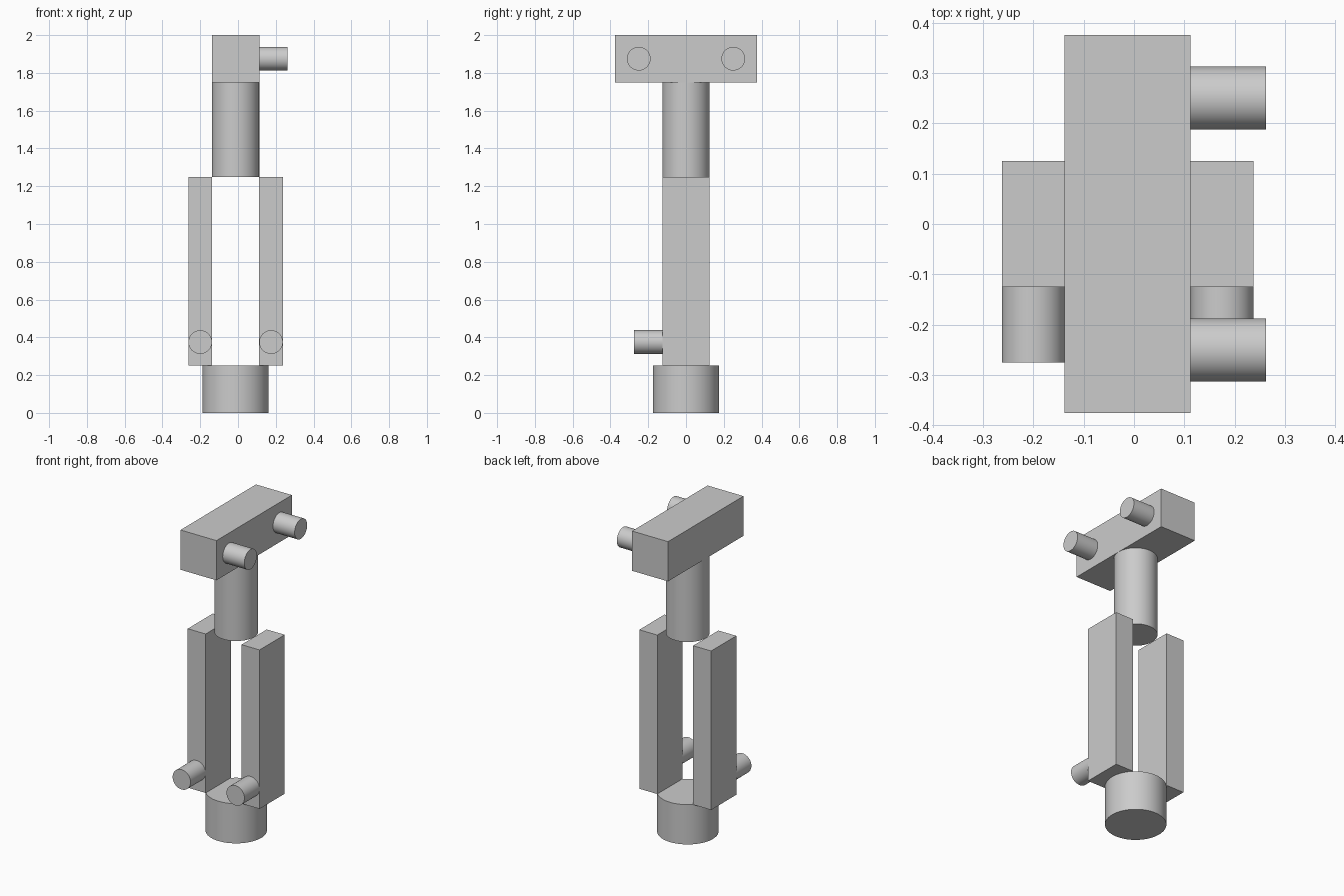
import bpy
import math

if "Cube" in bpy.data.objects:
    bpy.data.objects.remove(bpy.data.objects["Cube"])

CX = -0.0125  # body axis, shifted so the whole model is centred

grey = bpy.data.materials.new("light_grey")
grey.diffuse_color = (0.6, 0.6, 0.6, 1)
grey.use_nodes = True
grey.node_tree.nodes["Principled BSDF"].inputs["Base Color"].default_value = grey.diffuse_color


def box(name, center, size):
    bpy.ops.mesh.primitive_cube_add(size=1, location=center)
    ob = bpy.context.object
    ob.name = name
    ob.scale = size
    bpy.ops.object.transform_apply(location=False, rotation=False, scale=True)
    ob.data.materials.append(grey)


def cylinder(name, center, radius, length, rotation=(0, 0, 0)):
    bpy.ops.mesh.primitive_cylinder_add(vertices=64, radius=radius, depth=length,
                                        location=center, rotation=rotation)
    ob = bpy.context.object
    ob.name = name
    ob.data.materials.append(grey)
    bpy.ops.object.shade_smooth_by_angle(angle=math.radians(30))


# Central column parts
cylinder("base", (CX, 0, 0.125), 0.175, 0.25)
cylinder("neck", (CX, 0, 1.5), 0.125, 0.5)
box("top_bar", (CX, 0, 1.875), (0.25, 0.75, 0.25))

# Mirrored side posts with front pegs, and side pegs on the bar
for side, label in ((-1, "left"), (1, "right")):
    x = CX + side * 0.1875
    box(f"{label}_post", (x, 0, 0.75), (0.125, 0.25, 1.0))
    cylinder(f"{label}_post_peg", (x, -0.2, 0.375), 0.0625, 0.15,
             (math.pi / 2, 0, 0))
for side, label in ((-1, "front"), (1, "back")):
    cylinder(f"{label}_bar_peg", (0.1875, side * 0.25, 1.875), 0.0625, 0.15,
             (0, math.pi / 2, 0))
